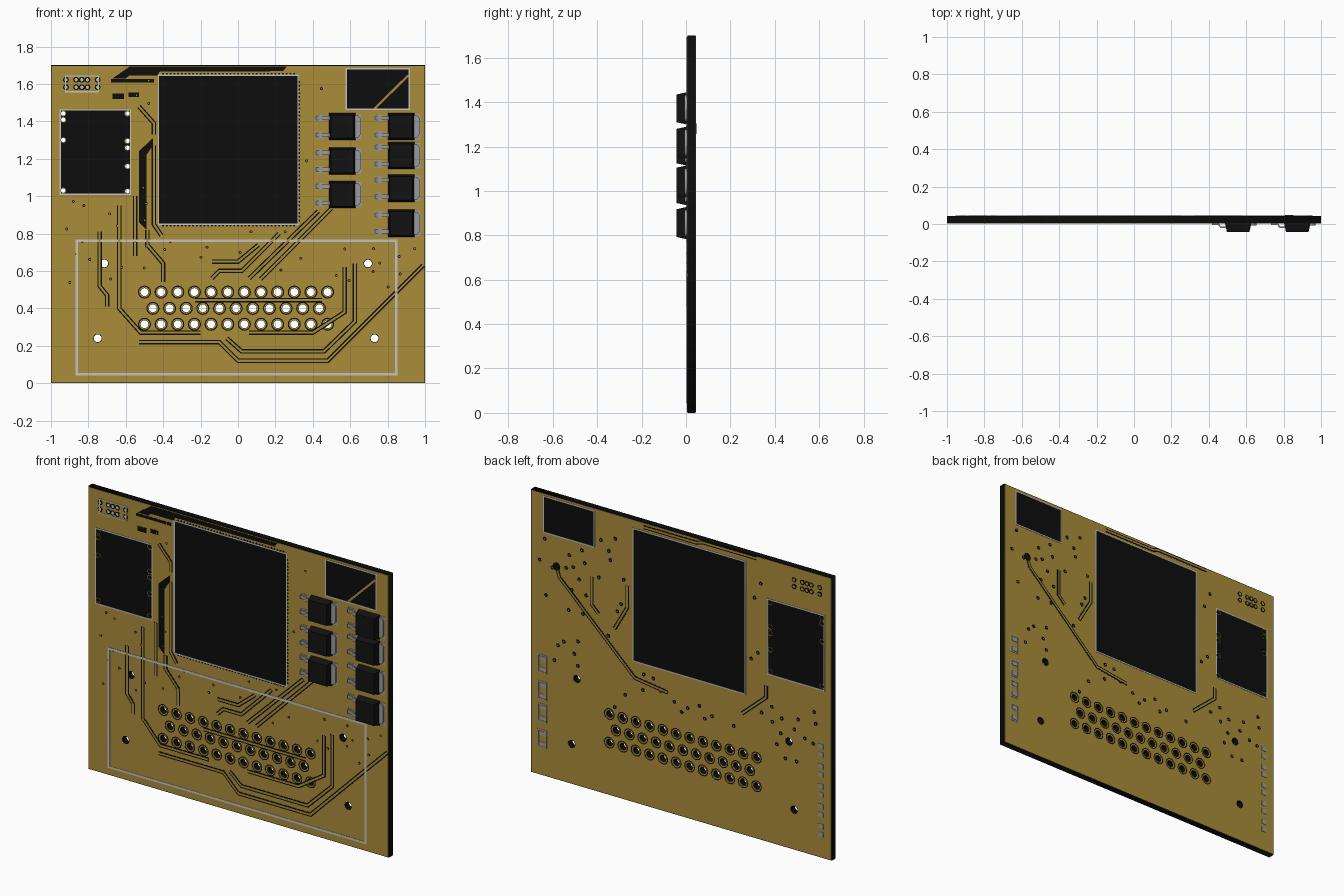
import bpy, bmesh, math, random
from mathutils import Vector

if "Cube" in bpy.data.objects:
    bpy.data.objects.remove(bpy.data.objects["Cube"])
random.seed(4)


def material(name, rgb):
    m = bpy.data.materials.new(name)
    m.diffuse_color = (*rgb, 1)
    m.use_nodes = True
    b = m.node_tree.nodes["Principled BSDF"]
    b.inputs["Base Color"].default_value = (*rgb, 1)
    b.inputs["Roughness"].default_value = 0.7
    return m


BLACK = material("black substrate", (0.004, 0.004, 0.004))
GOLD = material("gold copper", (0.40, 0.265, 0.042))
SILK = material("pale silkscreen", (0.55, 0.55, 0.55))
METAL = material("grey metal", (0.33, 0.33, 0.34))
CASE = material("black casing", (0.006, 0.006, 0.006))


# ---- outlines -------------------------------------------------------------
def rect(x0, x1, z0, z1):
    return [(x0, z0), (x1, z0), (x1, z1), (x0, z1)]


def frame(x0, x1, z0, z1, w):
    return [rect(x0, x1, z0, z1), rect(x0 + w, x1 - w, z0 + w, z1 - w)]


def circle(c, r, n=16):
    return [(c[0] + r * math.cos(2 * math.pi * i / n),
             c[1] + r * math.sin(2 * math.pi * i / n)) for i in range(n)]


def ribbon(path, w):
    """Closed outline of a mitred strip of width w along the path."""
    p = [Vector(q) for q in path]
    left, right = [], []
    for i, q in enumerate(p):
        a = (q - p[i - 1]).normalized() if i else (p[1] - q).normalized()
        b = (p[i + 1] - q).normalized() if i < len(p) - 1 else a
        na, nb = Vector((-a.y, a.x)), Vector((-b.y, b.x))
        n = (na + nb).normalized()
        n *= w / 2 / max(n.dot(na), 0.4)
        left.append(tuple(q + n))
        right.append(tuple(q - n))
    return left + right[::-1]


# ---- solids from outlines; nested outlines become holes -------------------
def prism(name, loops, mat, depth, y=0.0, upright=True):
    cu = bpy.data.curves.new(name, 'CURVE')
    cu.dimensions, cu.fill_mode, cu.extrude = '2D', 'BOTH', depth / 2
    for loop in loops:
        s = cu.splines.new('POLY')
        s.points.add(len(loop) - 1)
        for pt, (a, b) in zip(s.points, loop):
            pt.co = (a, b, 0, 1)
        s.use_cyclic_u = True
    tmp = bpy.data.objects.new(name + "_outline", cu)
    bpy.context.collection.objects.link(tmp)
    bpy.context.view_layer.update()
    dg = bpy.context.evaluated_depsgraph_get()
    me = bpy.data.meshes.new_from_object(tmp.evaluated_get(dg))
    bpy.data.objects.remove(tmp)
    me.name = name
    me.materials.clear()
    me.materials.append(mat)
    ob = bpy.data.objects.new(name, me)
    bpy.context.collection.objects.link(ob)
    if upright:
        ob.rotation_euler.x = math.pi / 2
    ob.location.y = y
    return ob


def plate(name, loops, mat, level, back=False):
    y = 0.043 + level * 0.001 if back else 0.005 - level * 0.001
    return prism(name, loops, mat, 0.002, y)


def trace(name, path, back=False, w=0.024):
    plate(name + "_gap", [ribbon(path, w)], BLACK, 1, back)
    plate(name, [ribbon(path, w - 0.013)], GOLD, 2, back)


# ---- board ----------------------------------------------------------------
pins = [(-0.50 + 0.089 * i, z) for z in (0.487, 0.315) for i in range(12)]
pins += [(-0.455 + 0.089 * i, 0.40) for i in range(11)]
mounts = [(-0.715, 0.64), (0.695, 0.64), (-0.75, 0.24), (0.73, 0.24)]
module_pins = [(-0.934, z) for z in (1.442, 1.408, 1.30, 1.03)]
module_pins += [(-0.591, z) for z in (1.442, 1.295, 1.258, 1.16, 1.026)]
big, left_win, small = (-0.425, 0.32, 0.85, 1.645), (-0.95, -0.575, 1.01, 1.46), (0.58, 0.915, 1.465, 1.68)
windows = {"main_window": big, "side_window": left_win, "corner_window": small}

prism("board", [rect(-1, 1, 0, 1.7)] + [circle(c, 0.021) for c in pins + mounts]
      + [circle(c, 0.012) for c in module_pins], BLACK, 0.036, 0.024)

for back in (False, True):
    tag = "back" if back else "front"
    # copper pour with bare windows and pin clearances
    plate(tag + "_copper", [rect(-0.996, 0.996, 0.004, 1.696)]
          + [rect(*w) for w in windows.values()]
          + [circle(c, 0.035) for c in pins] + [circle(c, 0.024) for c in mounts],
          GOLD, 0, back)
    plate(tag + "_pin_pads", [circle(c, r) for c in pins for r in (0.029, 0.021)], GOLD, 0, back)
    plate(tag + "_module_pads", [circle(c, r) for c in module_pins for r in (0.0158, 0.012)],
          GOLD, 0, back)
    for name, (x0, x1, z0, z1) in windows.items():
        plate(f"{tag}_{name}_border", frame(x0 - .004, x1 + .004, z0 - .004, z1 + .004, 0.007),
              SILK, 2, back)
    # header pads in the upper corner
    header = [(x, z) for x in (-0.92, -0.865, -0.835, -0.805, -0.75) for z in (1.582, 1.622)]
    plate(tag + "_header_gaps", [circle(c, 0.016, 10) for c in header], BLACK, 1, back)
    plate(tag + "_header_pads", [circle(c, 0.009, 10) for c in header],
          GOLD if back else SILK, 2, back)
    # scattered vias
    vias = []
    blocked = list(windows.values()) + [(0.4, 1, 0.75, 1.5), (-0.58, 0.4, 0.2, 0.56), (-1, -0.7, 1.5, 1.7)]
    if back:
        blocked[3] = (0.9, 1, 0, 1)
    while len(vias) < (60 if back else 45):
        c = (random.uniform(-0.95, 0.95), random.uniform(0.5, 1.62))
        if all(not (a - .03 < c[0] < b + .03 and d - .03 < c[1] < e + .03) for a, b, d, e in blocked) \
                and all(math.dist(c, v) > 0.05 for v in vias + mounts):
            vias.append(c)
    plate(tag + "_vias", [circle(c, 0.012 if back else 0.008, 10) for c in vias], BLACK, 1, back)
    plate(tag + "_via_caps", [circle(c, 0.004, 8) for c in vias], GOLD, 2, back)

# stitching dots around the main window
dots = [(0.327, 0.87 + 0.02 * i) for i in range(38)]
dots += [(-0.40 + 0.02 * i, z) for i in range(36) for z in (0.843, 1.653)]
plate("stitching_dots", [circle(c, 0.006, 6) for c in dots], BLACK, 1)

# ---- front tracks ---------------------------------------------------------
front_paths = [
    [(-0.53, 0.22), (-0.1, 0.22), (0.0, 0.12), (0.48, 0.12), (0.99, 0.63)],
    [(-0.06, 0.24), (0.02, 0.17), (0.46, 0.17), (0.625, 0.33), (0.625, 0.64)],
    [(0.06, 0.27), (0.40, 0.27), (0.57, 0.38), (0.57, 0.62)],
    [(0.50, 0.935), (0.12, 0.555)],
    [(0.43, 0.92), (0.06, 0.56)],
    [(0.11, 0.74), (0.0, 0.65), (-0.14, 0.65)],
    [(0.22, 0.80), (0.02, 0.60), (-0.10, 0.60), (-0.14, 0.56)],
    [(-0.74, 0.81), (-0.74, 0.52), (-0.70, 0.47), (-0.70, 0.41)],
    [(-0.635, 0.95), (-0.635, 0.40), (-0.52, 0.27), (-0.2, 0.27)],
    [(-0.55, 1.0), (-0.55, 0.68)],
    [(-0.53, 1.48), (-0.45, 1.39), (-0.45, 1.33)],
    [(-0.45, 1.27), (-0.45, 0.85), (-0.41, 0.79)],
    [(-0.485, 0.82), (-0.485, 0.74), (-0.40, 0.64), (-0.40, 0.54)],
    [(-0.23, 0.444), (0.45, 0.444)],
]
for i, path in enumerate(front_paths):
    trace(f"front_track_{i + 1}", path)
plate("corner_window_track", [ribbon([(0.91, 1.645), (0.73, 1.468)], 0.012)], GOLD, 1)

# bare strips beside and above the main window
strips = {
    "top_bare_strip": [(-0.67, 1.63), (-0.58, 1.692), (0.26, 1.692), (0.24, 1.668),
                       (-0.42, 1.665), (-0.43, 1.645), (-0.58, 1.645), (-0.60, 1.63)],
    "upper_left_bar": rect(-0.68, -0.45, 1.608, 1.625),
    "side_bare_strip": [(-0.53, 0.86), (-0.49, 0.82), (-0.49, 1.22), (-0.455, 1.27),
                        (-0.455, 1.31), (-0.53, 1.24)],
    "left_slot": rect(-0.67, -0.61, 1.52, 1.55),
    "right_slot": rect(-0.585, -0.53, 1.53, 1.555),
}
for name, loop in strips.items():
    plate(name, [loop], BLACK, 1)

# silkscreen outlines
plate("connector_outline", frame(-0.868, 0.853, 0.042, 0.768, 0.013), SILK, 2)
plate("header_outline", frame(-0.925, -0.742, 1.555, 1.645, 0.006), SILK, 2)

# ---- back tracks and pads -------------------------------------------------
back_paths = [
    [(0.83, 1.28), (0.81, 1.22), (0.31, 0.75), (0.09, 0.72)],
    [(0.596, 1.28), (0.596, 1.115), (0.55, 1.07)],
    [(0.36, 1.29), (0.36, 1.157), (0.444, 1.01)],
    [(-0.563, 0.937), (-0.563, 0.865), (-0.404, 0.727)],
    [(0.25, 1.672), (-0.10, 1.672), (-0.14, 1.685), (-0.5, 1.685)],
]
for i, path in enumerate(back_paths):
    trace(f"back_track_{i + 1}", path, True)
plate("back_large_via", [circle((0.83, 1.28), 0.024)], BLACK, 3, True)
part_z = (0.67, 0.51, 0.375, 0.22)
plate("back_part_outlines", [l for z in part_z for l in frame(0.895, 0.955, z - .055, z + .055, .007)],
      METAL, 2, True)
pads = [rect(x - .012, x + .012, z - .014, z + .014) for z in part_z for x in (0.91, 0.94)]
pads = [rect(0.907, 0.943, z + s - .012, z + s + .012) for z in part_z for s in (-.032, .032)]
pads += [rect(-0.945, -0.912, z - .014, z + .014)
         for k in range(5) for z in (0.67 - 0.12 * k, 0.62 - 0.12 * k)]
plate("back_solder_pads", pads, METAL, 2, True)

# ---- power transistors ----------------------------------------------------
bm = bmesh.new()
bmesh.ops.create_cube(bm, size=1)
for v in bm.verts:
    k = 0.86 if v.co.y < 0 else 1.0
    v.co = (v.co.x * 0.14 * k, -0.0205 + v.co.y * 0.045, v.co.z * 0.145 * k)
case_mesh = bpy.data.meshes.new("transistor_case")
bm.to_mesh(case_mesh)
bm.free()
case_mesh.materials.append(CASE)
case = bpy.data.objects.new("transistor_case", case_mesh)
bpy.context.collection.objects.link(case)

tab = prism("transistor_tab", [[(0.03, -.06), (0.085, -.06), (0.097, -.045),
                                (0.097, .045), (0.085, .06), (0.03, .06)]], METAL, 0.010, -0.002)
lead_path = [(-0.06, -0.018), (-0.092, -0.018), (-0.106, -0.001), (-0.14, -0.001)]
lead = prism("transistor_lead", [ribbon(lead_path, 0.008)], METAL, 0.022, 0, False)
solder = prism("transistor_solder_pads", [rect(-0.142, -0.10, s - .018, s + .018) for s in (-.045, .045)]
               + [rect(0.0, 0.102, -.068, .068)], METAL, 0.002, 0.003)

places = [(0.557, z) for z in (1.372, 1.187, 1.008)]
places += [(0.873, z) for z in (1.372, 1.217, 1.042, 0.855)]
for i, (x, z) in enumerate(places):
    for src, dz in ((case, 0), (tab, 0), (solder, 0), (lead, 0.045), (lead, -0.045)):
        ob = src.copy()
        ob.name = f"{src.name}_{i + 1}"
        ob.location.x, ob.location.z = x, z + dz
        bpy.context.collection.objects.link(ob)
for src in (case, tab, lead, solder):
    bpy.data.objects.remove(src)
